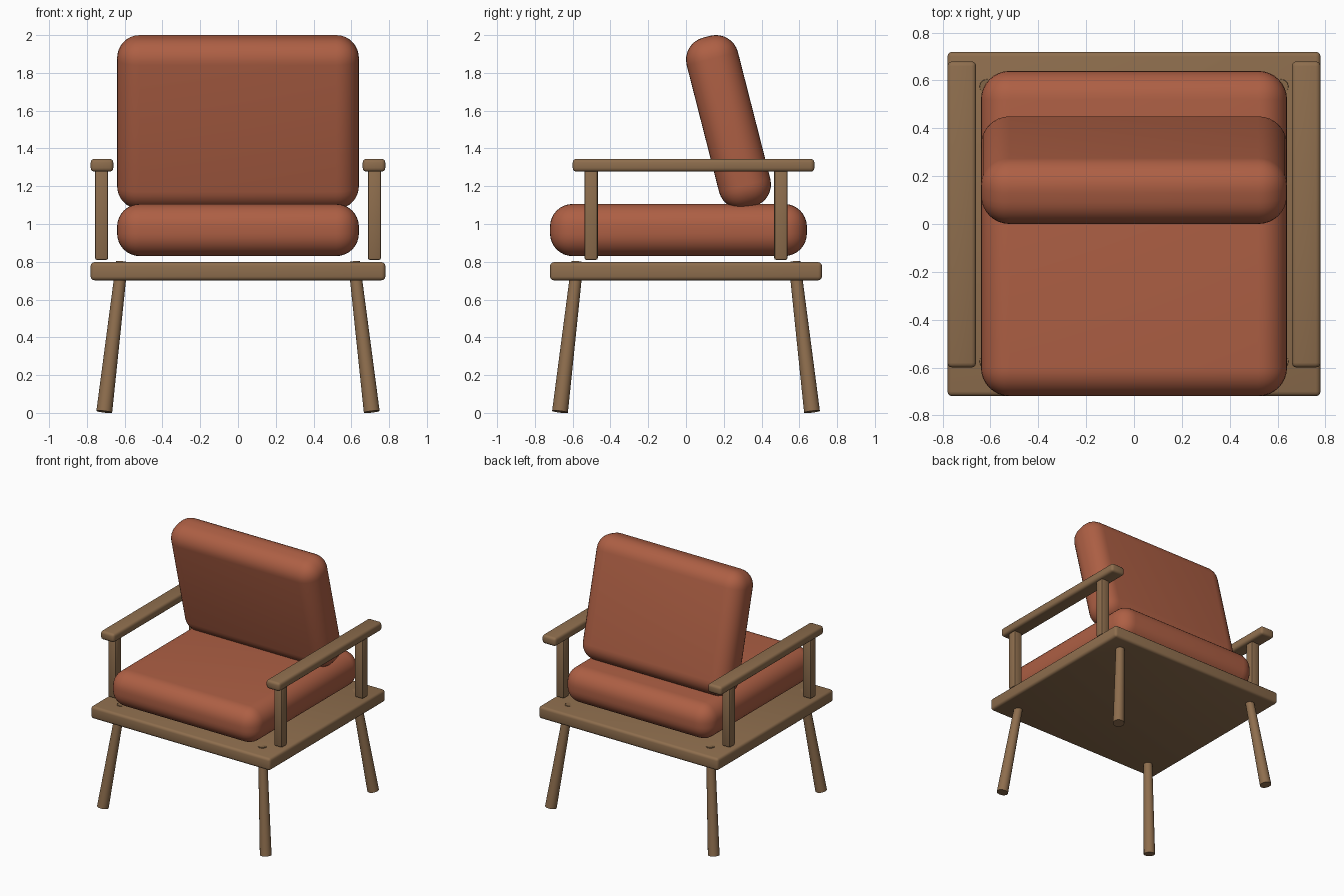
import bpy, bmesh, math
from mathutils import Vector, Matrix

if "Cube" in bpy.data.objects:
    bpy.data.objects.remove(bpy.data.objects["Cube"])


def material(name, rgb):
    m = bpy.data.materials.new(name)
    m.diffuse_color = (*rgb, 1)
    m.use_nodes = True
    m.node_tree.nodes["Principled BSDF"].inputs["Base Color"].default_value = m.diffuse_color
    return m


wood = material("wood", (0.27, 0.155, 0.075))
fabric = material("rust fabric", (0.42, 0.115, 0.058))


def finish(name, bm, mat, angle):
    me = bpy.data.meshes.new(name)
    bm.to_mesh(me)
    bm.free()
    me.materials.append(mat)
    ob = bpy.data.objects.new(name, me)
    bpy.context.collection.objects.link(ob)
    bpy.ops.object.select_all(action='DESELECT')
    ob.select_set(True)
    bpy.context.view_layer.objects.active = ob
    bpy.ops.object.shade_smooth_by_angle(angle=math.radians(angle))
    return ob


def rounded_box(name, centre, size, radius, segments, mat, tilt=0.0):
    bm = bmesh.new()
    bmesh.ops.create_cube(bm, size=1, matrix=Matrix.Diagonal((*size, 1)))
    bmesh.ops.bevel(bm, geom=bm.edges[:], offset=radius, segments=segments,
                    profile=0.5, affect='EDGES')
    bmesh.ops.transform(bm, verts=bm.verts,
                        matrix=Matrix.Translation(centre) @ Matrix.Rotation(tilt, 4, 'X'))
    return finish(name, bm, mat, 40)


def tapered_rod(name, bottom, top, r_bottom, r_top, mat):
    a, b = Vector(bottom), Vector(top)
    axis = b - a
    rot = Vector((0, 0, 1)).rotation_difference(axis).to_matrix().to_4x4()
    bm = bmesh.new()
    bmesh.ops.create_cone(bm, cap_ends=True, segments=24, radius1=r_bottom,
                          radius2=r_top, depth=axis.length,
                          matrix=Matrix.Translation((a + b) / 2) @ rot)
    return finish(name, bm, mat, 40)


# seat platform
rounded_box("base_board", (0, 0, 0.75), (1.56, 1.44, 0.096), 0.02, 3, wood)

# cushions (the back one leans)
rounded_box("seat_cushion", (0, -0.04, 0.968), (1.28, 1.36, 0.276), 0.12, 8, fabric)
rounded_box("back_cushion", (0, 0.225, 1.54), (1.28, 0.28, 0.932), 0.12, 8, fabric, 0.25)

for sx, side in ((-1, "left"), (1, "right")):
    # armrest and its two posts
    rounded_box(side + "_armrest", (sx * 0.72, 0.04, 1.311), (0.12, 1.28, 0.068), 0.02, 3, wood)
    for sy, end in ((-1, "front"), (1, "back")):
        rounded_box(f"{end}_{side}_arm_post", (sx * 0.722, sy * 0.502, 1.05),
                    (0.07, 0.07, 0.48), 0.01, 2, wood)
        # splayed leg, its top just showing through the board
        tapered_rod(f"{end}_{side}_leg", (sx * 0.708, sy * 0.667, 0.006),
                    (sx * 0.614, sy * 0.574, 0.8), 0.042, 0.031, wood)
